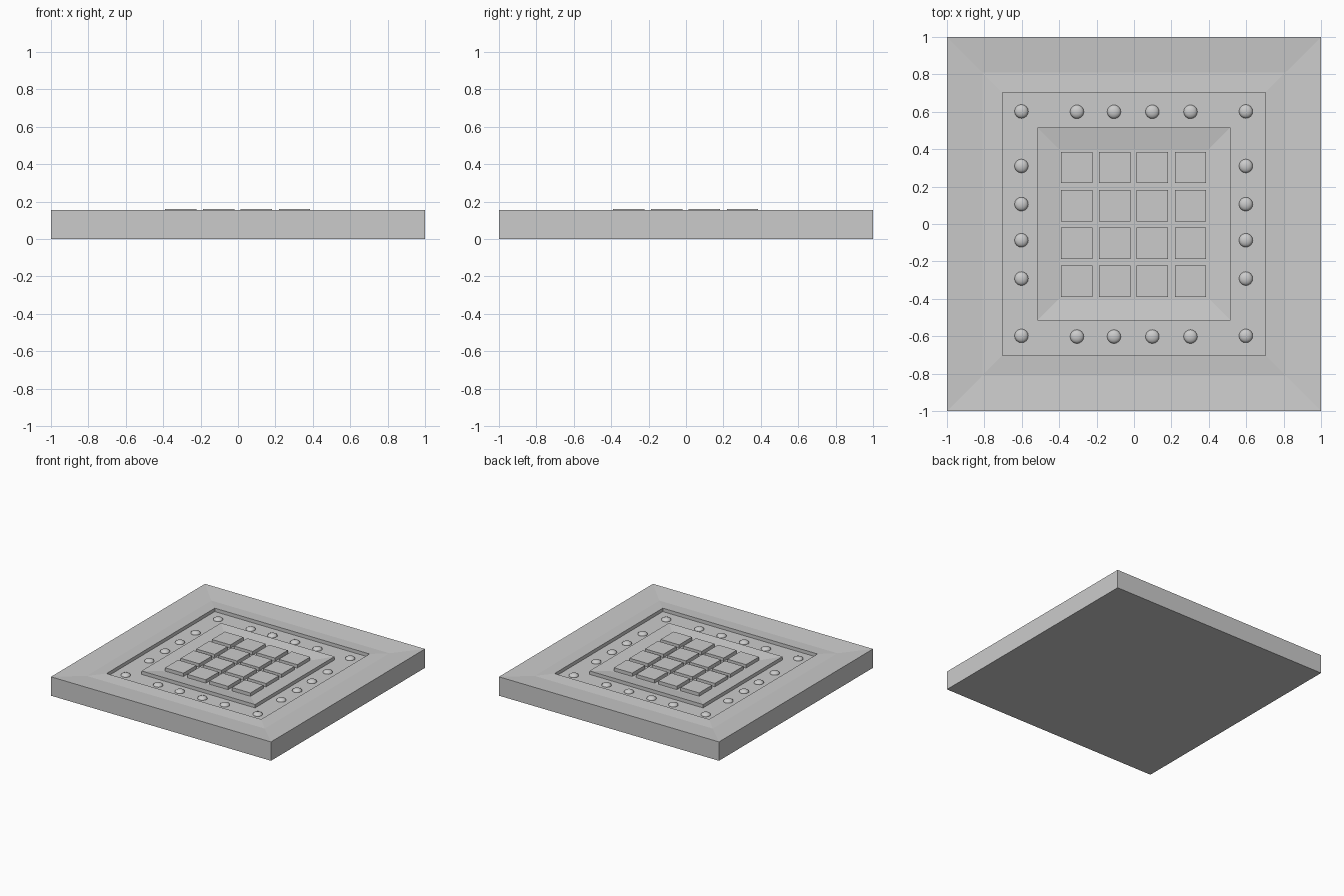
import bpy, bmesh
from mathutils import Matrix

if "Cube" in bpy.data.objects:
    bpy.data.objects.remove(bpy.data.objects["Cube"])


def make_object(name, bm):
    bmesh.ops.recalc_face_normals(bm, faces=bm.faces)
    mesh = bpy.data.meshes.new(name)
    bm.to_mesh(mesh)
    bm.free()
    obj = bpy.data.objects.new(name, mesh)
    bpy.context.collection.objects.link(obj)
    return obj


# base slab: square rings (half width, height) with dished rim, trench and raised plate
PROFILE = [(1, 0), (1, 0.155), (0.81, 0.141), (0.703, 0.148), (0.703, 0.12),
           (0.516, 0.12), (0.516, 0.148), (0.40, 0.132)]
bm = bmesh.new()
rings = []
for h, z in PROFILE:
    rings.append([bm.verts.new((sx * h, sy * h, z))
                  for sx, sy in ((-1, -1), (1, -1), (1, 1), (-1, 1))])
for a, b in zip(rings, rings[1:]):
    for i in range(4):
        j = (i + 1) % 4
        bm.faces.new((a[i], a[j], b[j], b[i]))
bm.faces.new(rings[0][::-1])
bm.faces.new(rings[-1])
make_object("base_slab", bm)

# four by four grid of raised tiles
TILE = (-0.306, -0.103, 0.098, 0.302)
Z0, Z1, SIZE = 0.125, 0.16, 0.168
for r, y in enumerate(TILE):
    for c, x in enumerate(TILE):
        bm = bmesh.new()
        bmesh.ops.create_cube(bm, size=1, matrix=Matrix.Translation(
            (x, y, (Z0 + Z1) / 2)) @ Matrix.Diagonal((SIZE, SIZE, Z1 - Z0, 1)))
        make_object(f"tile_{r}_{c}", bm)

# domed studs around the trench
ALONG_X = (-0.305, -0.107, 0.098, 0.302)
ALONG_Y = (-0.292, -0.087, 0.106, 0.31)
spots = [(x, y) for x in (-0.602, 0.598) for y in (-0.598, 0.602)]
spots += [(x, y) for x in ALONG_X for y in (-0.602, 0.6)]
spots += [(x, y) for x in (-0.602, 0.598) for y in ALONG_Y]
for i, (x, y) in enumerate(spots):
    bm = bmesh.new()
    bmesh.ops.create_uvsphere(bm, u_segments=16, v_segments=8, radius=1,
                              matrix=Matrix.Translation((x, y, 0.12))
                              @ Matrix.Diagonal((0.037, 0.037, 0.02, 1)))
    for f in bm.faces:
        f.smooth = True
    make_object(f"stud_{i}", bm)
